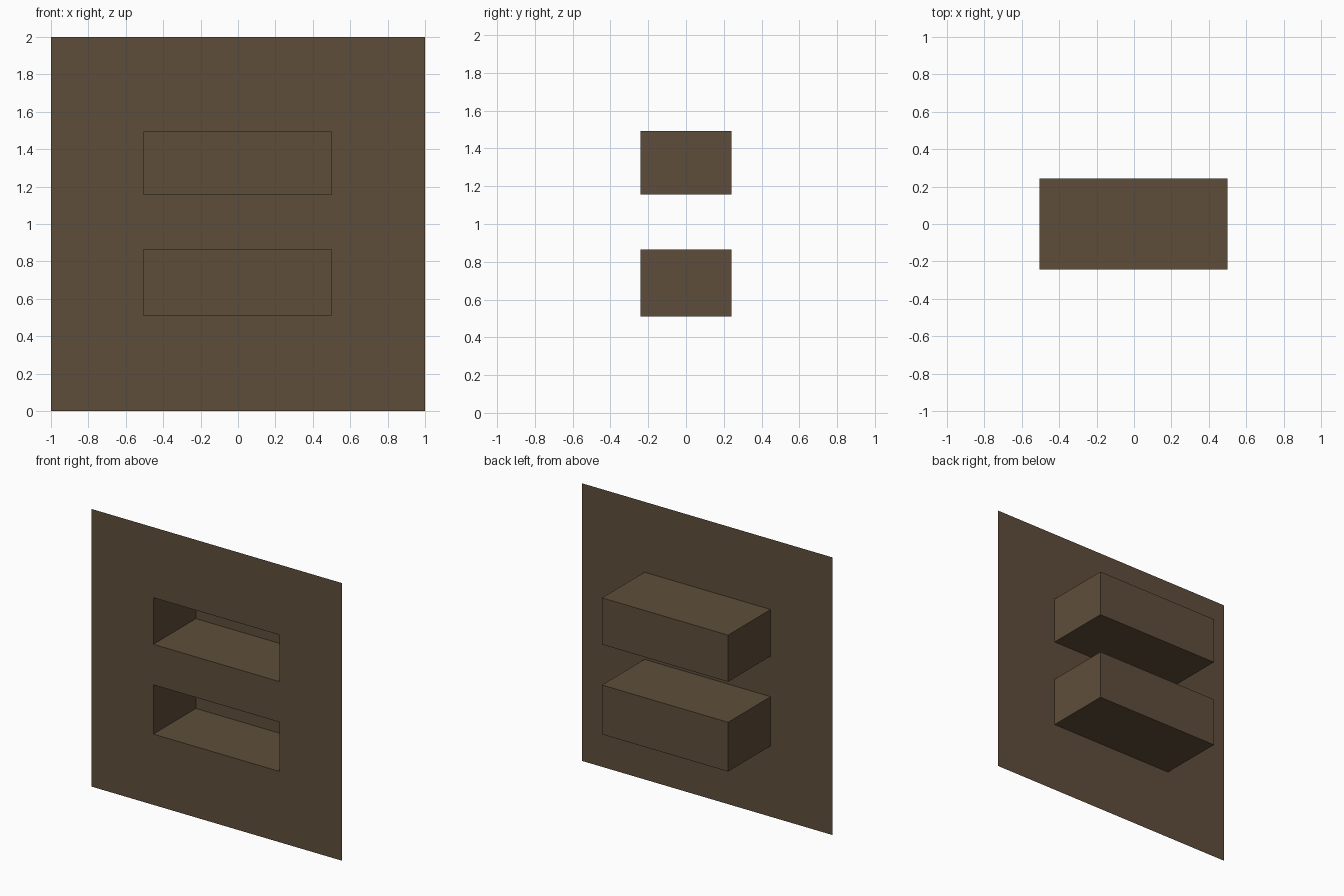
import bpy, bmesh
from mathutils import Vector

if "Cube" in bpy.data.objects:
    bpy.data.objects.remove(bpy.data.objects["Cube"])

FRONT, BACK = -0.242, 0.242
X_CUTS = [-1.0, -0.505, 0.5, 1.0]
Z_CUTS = [0.0, 0.51, 0.865, 1.157, 1.493, 2.0]

brown = bpy.data.materials.new("dark_brown")
brown.diffuse_color = (0.112, 0.076, 0.043, 1.0)
brown.use_nodes = True
brown.node_tree.nodes["Principled BSDF"].inputs["Base Color"].default_value = brown.diffuse_color


def finish(name, bm):
    mesh = bpy.data.meshes.new(name)
    bm.to_mesh(mesh)
    bm.free()
    mesh.materials.append(brown)
    obj = bpy.data.objects.new(name, mesh)
    bpy.context.collection.objects.link(obj)


def rect(bm, x0, x1, z0, z1):
    # upright rectangle facing the front
    return bm.faces.new([bm.verts.new((x, FRONT, z))
                         for x, z in ((x0, z0), (x1, z0), (x1, z1), (x0, z1))])


# thin front panel, leaving the two openings free
bm = bmesh.new()
for i in range(3):
    for k in range(5):
        if not (i == 1 and k in (1, 3)):
            rect(bm, X_CUTS[i], X_CUTS[i + 1], Z_CUTS[k], Z_CUTS[k + 1])
bmesh.ops.remove_doubles(bm, verts=bm.verts, dist=1e-5)
bmesh.ops.dissolve_limit(bm, angle_limit=0.01, verts=bm.verts, edges=bm.edges)
finish("front_panel", bm)

# open-fronted boxes pushed back from each opening
for name, k in (("lower_recess", 1), ("upper_recess", 3)):
    bm = bmesh.new()
    face = rect(bm, X_CUTS[1], X_CUTS[2], Z_CUTS[k], Z_CUTS[k + 1])
    ext = bmesh.ops.extrude_discrete_faces(bm, faces=[face])
    bmesh.ops.translate(bm, verts=ext["faces"][0].verts,
                        vec=Vector((0, BACK - FRONT, 0)))
    # normals face into the recess
    centre = Vector((0, 0, (Z_CUTS[k] + Z_CUTS[k + 1]) / 2))
    bm.normal_update()
    for f in bm.faces:
        if f.normal.dot(centre - f.calc_center_median()) < 0:
            f.normal_flip()
    finish(name, bm)
